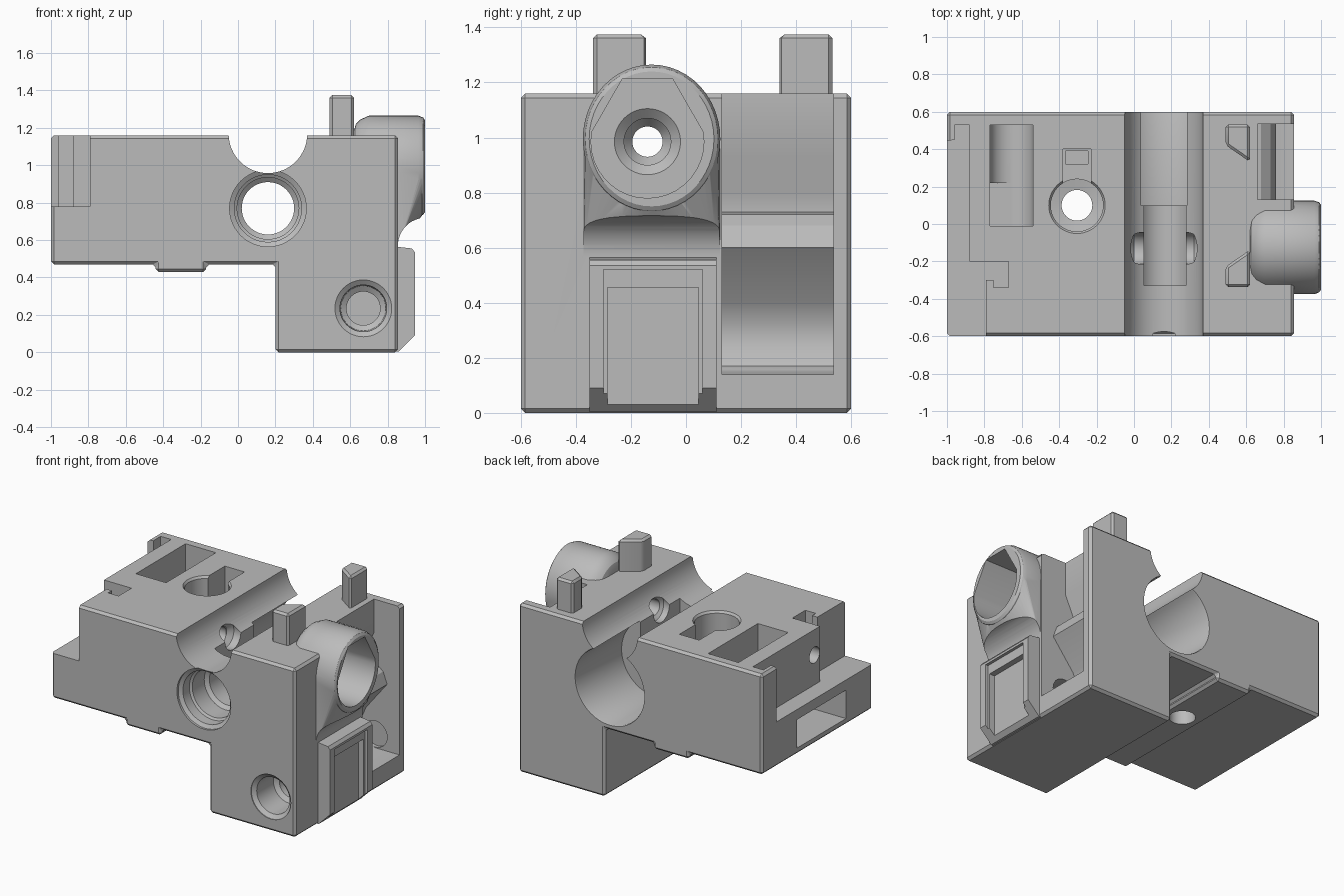
import bpy, bmesh, math
from mathutils import Vector

cube = bpy.data.objects.get("Cube")
if cube:
    bpy.data.objects.remove(cube, do_unlink=True)

grey = bpy.data.materials.new("plain_grey")
grey.use_nodes = True
grey.diffuse_color = (0.5, 0.5, 0.5, 1)
grey.node_tree.nodes["Principled BSDF"].inputs["Base Color"].default_value = (0.5, 0.5, 0.5, 1)


def finish(name, bm, bevel=0):
    bmesh.ops.recalc_face_normals(bm, faces=bm.faces)
    if bevel:
        sharp = [e for e in bm.edges if e.calc_face_angle(0) > 0.5]
        bmesh.ops.bevel(bm, geom=sharp, offset=bevel, segments=1, affect='EDGES')
    mesh = bpy.data.meshes.new(name)
    bm.to_mesh(mesh)
    bm.free()
    mesh.materials.append(grey)
    ob = bpy.data.objects.new(name, mesh)
    bpy.context.collection.objects.link(ob)
    return ob


def place(axis, t, a, b):
    return {'x': (t, a, b), 'y': (a, t, b), 'z': (a, b, t)}[axis]


def prism(name, pts, axis, lo, hi, bevel=0):
    """Flat outline extruded along an axis."""
    bm = bmesh.new()
    ends = [[bm.verts.new(place(axis, t, a, b)) for a, b in pts] for t in (lo, hi)]
    for ring in ends:
        bm.faces.new(ring)
    for i in range(len(pts)):
        j = (i + 1) % len(pts)
        bm.faces.new((ends[0][i], ends[0][j], ends[1][j], ends[1][i]))
    return finish(name, bm, bevel)


def box(name, x, y, z, bevel=0):
    return prism(name, [(x[0], y[0]), (x[1], y[0]), (x[1], y[1]), (x[0], y[1])], 'z', *z, bevel)


def lathe(name, axis, centre, profile, wide=1, sides=48):
    """Stepped round solid; profile lists (position, radius)."""
    bm = bmesh.new()
    rings = []
    for t, r in profile:
        ring = []
        for k in range(sides):
            a = math.tau * k / sides
            ring.append(bm.verts.new(place(axis, t, centre[0] + wide * r * math.cos(a),
                                           centre[1] + r * math.sin(a))))
        rings.append(ring)
    bm.faces.new(rings[0])
    bm.faces.new(rings[-1])
    for p, q in zip(rings, rings[1:]):
        for k in range(sides):
            m = (k + 1) % sides
            bm.faces.new((p[k], p[m], q[m], q[k]))
    return finish(name, bm)


def combine(target, tool, operation):
    tool.hide_render = True
    mod = target.modifiers.new(tool.name, 'BOOLEAN')
    mod.operation, mod.solver, mod.object = operation, 'EXACT', tool
    bpy.context.view_layer.update()
    graph = bpy.context.evaluated_depsgraph_get()
    mesh = bpy.data.meshes.new_from_object(target.evaluated_get(graph))
    target.modifiers.clear()
    target.data = mesh
    bpy.data.objects.remove(tool, do_unlink=True)


def add(tool):
    combine(body, tool, 'UNION')


def cut(tool):
    combine(body, tool, 'DIFFERENCE')


# Main block: stepped outline with a shallow rib underneath
body = prism("carriage_body", [(-1, 1.16), (-1, .47), (-.44, .47), (-.44, .43), (-.17, .43),
                               (-.17, .47), (.2, .47), (.2, 0), (.855, 0), (.855, 1.16)],
             'y', -.6, .6, .016)

# Ledge cut along the left end, with its hooked corners
cut(prism("ledge", [(-1.1, -.7), (-.79, -.7), (-.79, -.3), (-.75, -.3), (-.75, -.34), (-.67, -.34),
                    (-.67, -.2), (-.88, -.2), (-.88, .53), (-.96, .53), (-.96, .45), (-1.1, .43)],
          'z', .78, 1.3))

# Side bay, open to the right and to the top
cut(prism("side_bay", [(.66, 1.3), (.66, .93), (.6, .8), (.6, .73), (.68, .72), (.73, .68), (.76, .6),
                       (.6, .4), (.565, .32), (.565, .24), (.6, .17), (.67, .14), (1.1, .14), (1.1, 1.3)],
          'y', .13, .535))

# Round boss with its flared support
boss_at = (-.125, .995)
bm = bmesh.new()
for k in range(40):
    a = math.tau * k / 40
    bm.verts.new((.985, boss_at[0] + .24 * math.cos(a), boss_at[1] + .262 * math.sin(a)))
for y in (-.373, .123):
    for z in (.57, 1.0):
        for x in (.8, .86):
            bm.verts.new((x, y, z))
hull = bmesh.ops.convex_hull(bm, input=bm.verts)
bmesh.ops.delete(bm, geom=list({g for g in hull["geom_interior"] + hull["geom_unused"]
                                if isinstance(g, bmesh.types.BMVert)}), context='VERTS')
support = finish("support", bm)
combine(support, lathe("fillet", 'y', (1.005, .57), [(-.7, .15), (.7, .15)]), 'DIFFERENCE')
add(support)
add(lathe("boss", 'x', boss_at, [(.62, .19), (.63, .225), (.655, .25), (.70, .27), (.965, .27),
                                 (.99, .26), (1.0, .245)], .925))

# Clip frame on the lower right face
add(prism("clip_frame", [(.8, .003), (.858, .003), (.945, .09), (.945, .535), (.93, .555), (.8, .57)],
          'y', -.35, .11))
cut(box("clip_step", (.925, 1.1), (-.3, .06), (.02, .52)))
cut(box("clip_panel", (.885, 1.1), (-.285, .045), (.02, .455)))

# Locating pins
for side in (-1, 1):
    pts = [(.49, .435), (.62, .435), (.62, .235), (.49, .325)]
    add(prism("pin", [(x, .097 + side * y) for x, y in pts], 'z', 1.1, 1.375, .014))

# Rod groove across the top, bearing seat at the back and stepped bore
cut(lathe("rod_groove", 'y', (.16, 1.168), [(-.7, .21), (.7, .21)], 1, 64))
cut(lathe("bearing_seat", 'y', (.16, .77), [(.1, .26), (.59, .26), (.7, .3)], 1, 64))
cut(lathe("front_bore", 'y', (.16, .77), [(-.7, .205), (-.585, .205), (-.57, .18), (-.5, .18),
                                          (-.49, .165), (-.36, .165), (-.34, .14), (.2, .14)]))
cut(box("groove_slot", (.053, .277), (-.33, .15), (.76, 1.1)))
cut(lathe("cross_relief", 'x', (-.13, .99), [(-.03, .05), (0, .085), (.32, .085), (.35, .05)]))

# Cross bolt hole, with its shaped socket in the boss
cut(lathe("cross_hole", 'x', (-.14, .985), [(-1.2, .055), (.62, .055), (.66, .085), (.69, .085),
                                            (.72, .12), (.8, .12)]))
socket = [(-.14 + .205 * math.cos(math.radians(a)), .985 + .205 * math.sin(math.radians(a)))
          for a in range(170, 371, 10)]
cut(prism("socket", socket + [(-.05, 1.215), (-.23, 1.215)], 'x', .72, 1.2))

# Lower shaft hole
cut(lathe("shaft_hole", 'y', (.67, .235), [(-.7, .152), (-.595, .152), (-.575, .125), (-.4, .12),
                                           (-.38, .09), (.56, .09)]))

# Top screw hole with its nut slot
cut(lathe("screw_hole", 'z', (-.305, .1), [(.3, .082), (.78, .082), (.79, .14), (1.145, .14), (1.2, .18)]))
cut(box("nut_slot", (-.38, -.23), (.1, .4), (.88, 1.3)))
cut(box("nut_well", (-.365, -.245), (.32, .39), (.7, 1)))

# Top pocket with a rounded floor, and the window that meets it from the left
trough = [(-.655 + .115 * math.cos(math.radians(a)), .62 + .1 * math.sin(math.radians(a)))
          for a in range(180, 361, 15)]
cut(prism("top_pocket", trough + [(-.54, 1.3), (-.77, 1.3)], 'y', -.01, .53))
cut(box("left_window", (-1.1, -.66), (-.31, .22), (.515, .71)))

# Soft shading on the round parts only
bpy.ops.object.select_all(action='DESELECT')
body.select_set(True)
bpy.context.view_layer.objects.active = body
bpy.ops.object.shade_smooth_by_angle(angle=math.radians(28))
